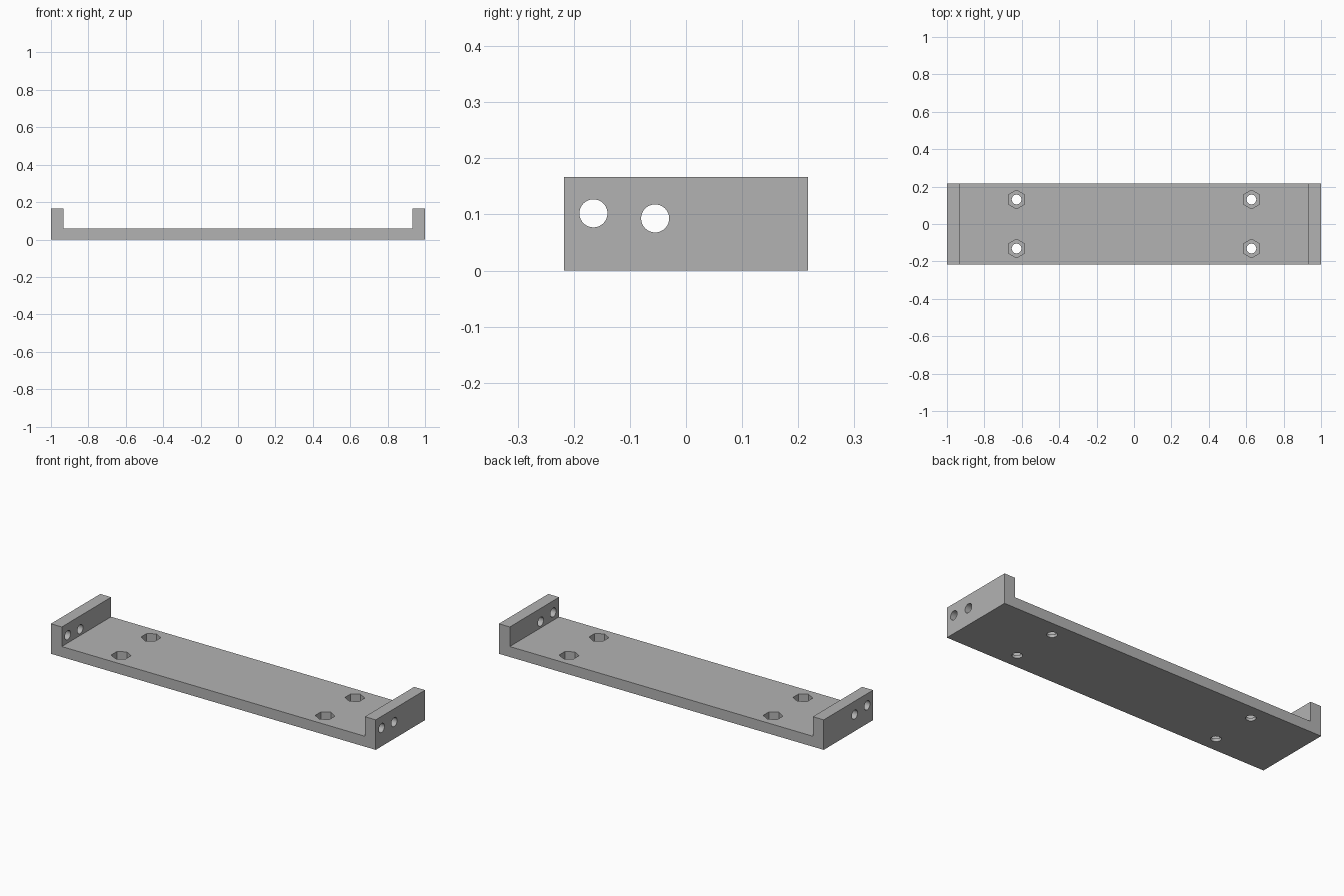
import bpy
import bmesh
import math

if "Cube" in bpy.data.objects:
    bpy.data.objects.remove(bpy.data.objects["Cube"])

HALF_W = 0.217      # half depth in y
WALL = 0.067        # end wall thickness
HEIGHT = 0.167      # end wall height
PLATE = 0.058       # base plate thickness
POCKET = 0.042      # nut pocket depth

grey = bpy.data.materials.new("grey plastic")
grey.diffuse_color = (0.45, 0.45, 0.45, 1)
grey.use_nodes = True
grey.node_tree.nodes["Principled BSDF"].inputs["Base Color"].default_value = grey.diffuse_color

# Bracket body: U-shaped profile extruded along y
inner = 1 - WALL
profile = [(-1, 0), (1, 0), (1, HEIGHT), (inner, HEIGHT), (inner, PLATE),
           (-inner, PLATE), (-inner, HEIGHT), (-1, HEIGHT)]
bm = bmesh.new()
face = bm.faces.new([bm.verts.new((x, -HALF_W, z)) for x, z in profile])
ext = bmesh.ops.extrude_face_region(bm, geom=[face])
bmesh.ops.translate(bm, vec=(0, 2 * HALF_W, 0),
                    verts=[v for v in ext["geom"] if isinstance(v, bmesh.types.BMVert)])
bmesh.ops.recalc_face_normals(bm, faces=bm.faces)
mesh = bpy.data.meshes.new("mounting_bracket")
bm.to_mesh(mesh)
bm.free()
bracket = bpy.data.objects.new("mounting_bracket", mesh)
bpy.context.collection.objects.link(bracket)
mesh.materials.append(grey)


def cut(sides, radius, depth, location, rotation):
    """Drill a prism-shaped hole out of the bracket."""
    bpy.ops.mesh.primitive_cylinder_add(vertices=sides, radius=radius, depth=depth,
                                        location=location, rotation=rotation)
    cutter = bpy.context.object
    cutter.name = "hole_cutter"
    cutter.hide_render = True
    cutter.data.materials.append(grey)
    mod = bracket.modifiers.new("hole", 'BOOLEAN')
    mod.operation = 'DIFFERENCE'
    mod.solver = 'EXACT'
    mod.object = cutter
    bpy.context.view_layer.objects.active = bracket
    bpy.ops.object.modifier_apply(modifier=mod.name)
    bpy.data.objects.remove(cutter)


# Screw holes with hexagonal nut pockets in the base plate
for x in (-0.628, 0.628):
    for y in (-0.131, 0.131):
        cut(6, 0.05, 0.1, (x, y, PLATE - POCKET + 0.05), (0, 0, 0))
        cut(32, 0.026, 0.3, (x, y, 0.03), (0, 0, 0))

# Two round holes through each end wall
for side in (-1, 1):
    for y, z in ((-0.165, 0.102), (-0.055, 0.093)):
        cut(40, 0.025, 0.2, (side * (1 - WALL / 2), y, z), (0, math.pi / 2, 0))

# Smooth hole walls, sharp edges elsewhere
bpy.ops.object.select_all(action='DESELECT')
bracket.select_set(True)
bpy.context.view_layer.objects.active = bracket
bpy.ops.object.shade_smooth_by_angle(angle=math.radians(30))
